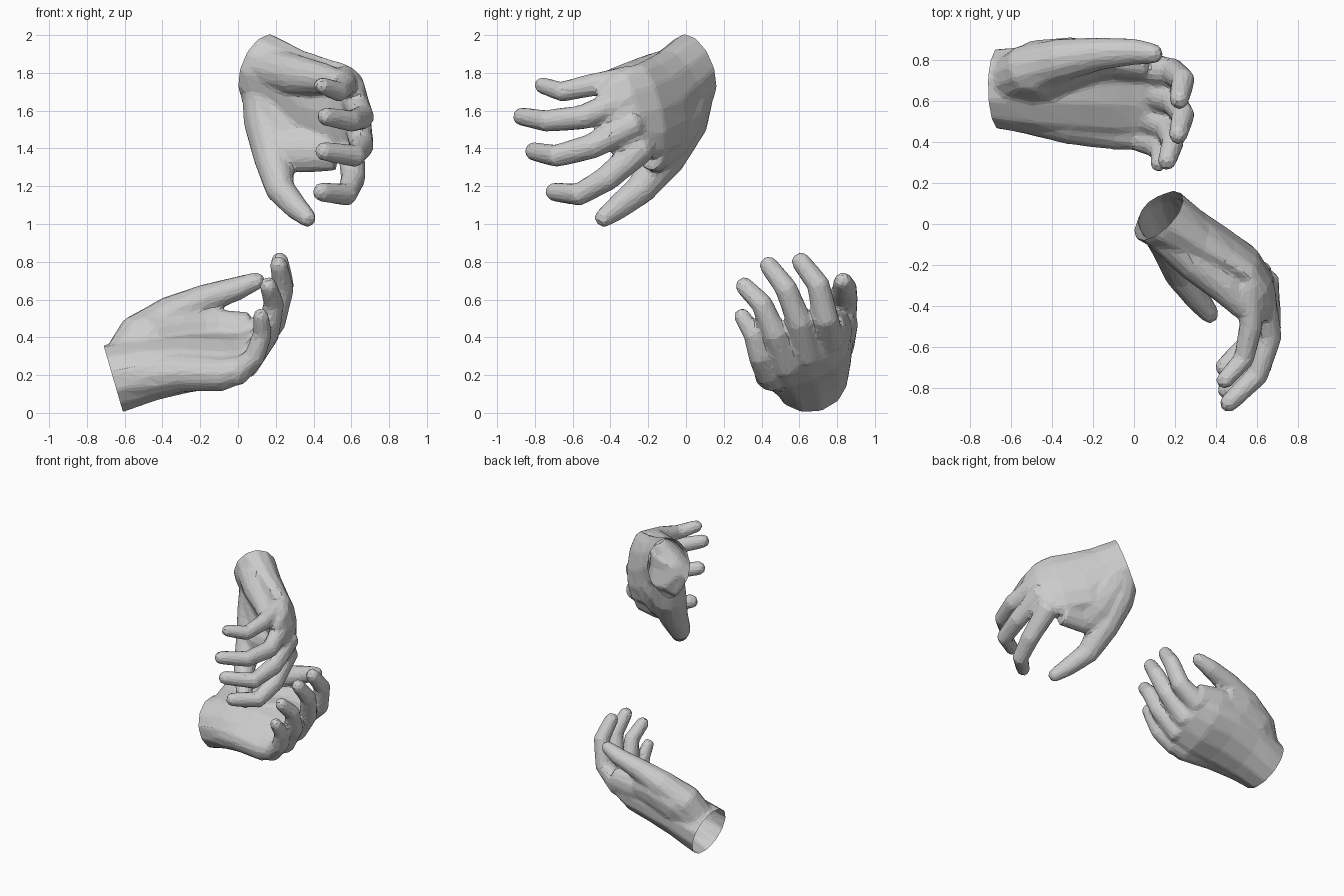
import bpy, bmesh, math
from mathutils import Vector as V

SIDES = 12


def loft(bm, rings):
    """Closed tube through rings of (centre, breadth axis, half breadth, half thickness)."""
    loops = []
    for i, (p, b, rb, rt) in enumerate(rings):
        t = (rings[min(i + 1, len(rings) - 1)][0] - rings[max(i - 1, 0)][0]).normalized()
        n = t.cross(b).normalized()
        b = n.cross(t)
        loops.append([bm.verts.new(p + b * rb * math.cos(a) + n * rt * math.sin(a))
                      for a in (k * math.tau / SIDES for k in range(SIDES))])
    faces = [bm.faces.new(loops[0]), bm.faces.new(loops[-1])]
    for l0, l1 in zip(loops, loops[1:]):
        for k in range(SIDES):
            j = (k + 1) % SIDES
            faces.append(bm.faces.new((l0[k], l0[j], l1[j], l1[k])))
    bmesh.ops.recalc_face_normals(bm, faces=faces)


def digit(bm, pts, radii, axis):
    """Finger or thumb with a rounded tip."""
    pts = [V(p) for p in pts]
    end = (pts[-1] - pts[-2]).normalized() * radii[-1]
    pts += [pts[-1] + end * 0.5, pts[-1] + end * 0.8]
    radii = list(radii) + [radii[-1] * 0.8, radii[-1] * 0.4]
    loft(bm, [(p, axis, r, r * 0.95) for p, r in zip(pts, radii)])


def hand(name, palm, b0, b1, fingers, thumb, pads, wrist, direction):
    bm = bmesh.new()
    b0, b1 = V(b0), V(b1)
    # palm and wrist
    n = len(palm) - 1
    loft(bm, [(V(r[:3]), b0.lerp(b1, i / n).normalized(), r[3], r[4])
              for i, r in enumerate(palm)])
    # four fingers, each starting inside the palm
    mid = V(palm[3][:3])
    for path, s in fingers:
        root = V(path[0]).lerp(mid, 0.35)
        digit(bm, [root] + path, [r * s for r in (.068, .078, .066, .059, .049)], b1)
    # thumb with its fleshy base
    digit(bm, thumb, (.12, .128, .108, .082, .066, .05), b1)
    # pads: thumb base fill, thumb web, outer heel of the palm
    for axis, rings in pads:
        loft(bm, [(V(r[:3]), V(axis).normalized(), r[3], r[4]) for r in rings])
    me = bpy.data.meshes.new(name)
    bm.to_mesh(me)
    bm.free()
    ob = bpy.data.objects.new(name, me)
    bpy.context.collection.objects.link(ob)

    # fuse into one skin, soften, then reduce to low-poly facets
    m = ob.modifiers.new("fuse", 'REMESH')
    m.mode = 'VOXEL'
    m.voxel_size = 0.013
    m = ob.modifiers.new("soften", 'SMOOTH')
    m.factor, m.iterations = 0.5, 8
    m = ob.modifiers.new("facets", 'DECIMATE')
    m.ratio = 0.08
    dg = bpy.context.evaluated_depsgraph_get()
    skin = bpy.data.meshes.new_from_object(ob.evaluated_get(dg))
    ob.modifiers.clear()
    ob.data = skin

    # cut the wrist off flat and open
    bm = bmesh.new()
    bm.from_mesh(skin)
    bmesh.ops.bisect_plane(bm, geom=bm.verts[:] + bm.edges[:] + bm.faces[:],
                           plane_co=V(wrist), plane_no=V(direction), clear_inner=True)
    for f in bm.faces:
        f.smooth = False
    bm.to_mesh(skin)
    bm.free()
    return ob


# upper hand, reaching down with the palm turned inward
hand("upper_hand",
     [(.05, .11, 1.86, .195, .155), (.12, .04, 1.82, .2, .155), (.26, -.05, 1.73, .22, .135),
      (.40, -.12, 1.64, .26, .115), (.54, -.20, 1.60, .26, .095), (.61, -.29, 1.58, .24, .078),
      (.635, -.36, 1.56, .21, .062), (.64, -.41, 1.54, .18, .045)],
     (.25, -.25, .94), (-.03, -.2, .95),
     [([(.57, -.30, 1.77), (.57, -.50, 1.735), (.535, -.66, 1.70), (.44, -.765, 1.735)], .92),
      ([(.615, -.31, 1.66), (.66, -.55, 1.565), (.60, -.74, 1.545), (.46, -.875, 1.57)], 1),
      ([(.635, -.28, 1.53), (.655, -.50, 1.41), (.62, -.69, 1.36), (.45, -.81, 1.385)], 1.03),
      ([(.60, -.24, 1.40), (.61, -.42, 1.24), (.575, -.57, 1.155), (.44, -.70, 1.17)], 1.05)],
     [(.13, .04, 1.74), (.15, -.01, 1.54), (.185, -.11, 1.35), (.225, -.245, 1.18),
      (.31, -.365, 1.085), (.37, -.44, 1.03)],
     [((.9, -.2, .1), [(.13, .04, 1.78, .13, .12), (.21, -.02, 1.58, .17, .13),
                       (.28, -.085, 1.43, .17, .1), (.31, -.14, 1.34, .13, .06)]),
      ((0, .1, 1), [(.20, -.14, 1.39, .1, .07), (.34, -.15, 1.39, .12, .08),
                    (.52, -.18, 1.39, .11, .075)]),
      ((0, 0, 1), [(.13, .0, 1.83, .12, .12), (.30, -.19, 1.79, .11, .095),
                   (.45, -.31, 1.77, .085, .085), (.54, -.41, 1.75, .065, .065)])],
     (.12, .04, 1.82), (.66, -.66, -.35))

# lower hand, palm up with the fingers curled upward
hand("lower_hand",
     [(-.78, .66, .15, .195, .185), (-.66, .66, .18, .2, .185), (-.45, .65, .24, .235, .165),
      (-.25, .64, .27, .26, .14), (-.08, .625, .28, .26, .12), (.03, .61, .31, .245, .09),
      (.08, .595, .35, .21, .065), (.12, .58, .38, .18, .045)],
     (0, .94, .3), (.05, .9, .43),
     [([(.0, .43, .21), (.09, .39, .30), (.13, .355, .42), (.12, .295, .515)], .92),
      ([(.04, .53, .25), (.16, .47, .42), (.19, .40, .58), (.16, .305, .675)], 1),
      ([(.06, .64, .31), (.19, .60, .48), (.24, .53, .66), (.215, .435, .785)], 1.03),
      ([(.05, .76, .39), (.19, .74, .50), (.24, .70, .68), (.22, .605, .805)], 1.05)],
     [(-.62, .69, .26), (-.52, .75, .41), (-.35, .80, .52), (-.17, .83, .605),
      (.0, .84, .66), (.10, .83, .70)],
     [((0, .4, .9), [(-.62, .68, .22, .15, .13), (-.45, .75, .39, .17, .15),
                     (-.28, .79, .44, .16, .115), (-.15, .80, .45, .12, .085)]),
      ((0, .1, 1), [(-.28, .79, .43, .12, .1), (-.1, .795, .43, .12, .085),
                    (.06, .77, .43, .105, .075)]),
      ((0, 1, 0), [(-.64, .60, .175, .13, .14), (-.3, .495, .215, .11, .105),
                   (-.08, .45, .205, .09, .09), (.03, .43, .235, .07, .07)])],
     (-.66, .66, .18), (.96, 0, .28))
